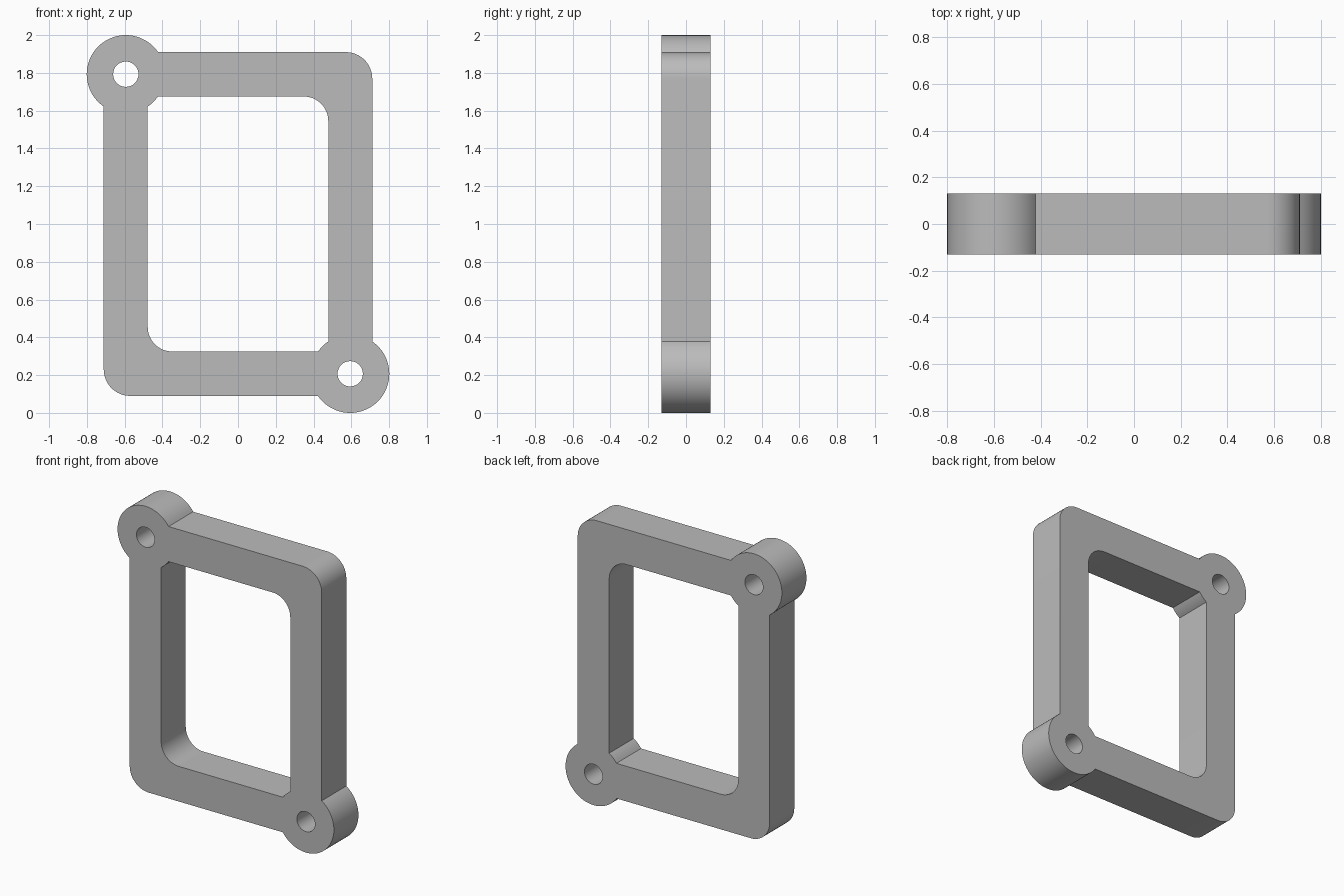
import bpy, bmesh
from math import sin, cos, asin, acos, pi, radians
from mathutils import Vector

cube = bpy.data.objects.get("Cube")
if cube:
    bpy.data.objects.remove(cube, do_unlink=True)

DEPTH = 0.26
OUTER = (0.711, 0.91, 0.14)     # half width, half height, corner radius
INNER = (0.478, 0.675, 0.13)
BOSS_X, BOSS_Z, BOSS_R = -0.594, 0.793, 0.207
HOLE_R = 0.067


def arc(cx, cz, r, a, b, n):
    return [Vector((cx + r * cos(a + (b - a) * i / n), 0,
                    cz + r * sin(a + (b - a) * i / n))) for i in range(n + 1)]


def frame_loop(half_w, half_h, r, steps):
    """Rounded corner, then boss arc, repeated after a half turn."""
    corner = arc(half_w - r, half_h - r, r, 0, pi / 2, 12)
    start = asin((half_h - BOSS_Z) / BOSS_R)
    end = acos((-half_w - BOSS_X) / BOSS_R)
    end = 2 * pi - end if half_h > BOSS_Z else -end
    half = corner + arc(BOSS_X, BOSS_Z, BOSS_R, start, end, steps)
    return half + [-p for p in half]


# Outline, window and two bolt holes
loops = [frame_loop(*OUTER, 40), frame_loop(*INNER, 6)]
for s in (1, -1):
    loops.append(arc(s * BOSS_X, s * BOSS_Z, HOLE_R, 0, 2 * pi, 32)[:-1])

# Fill the flat section and extrude it through the depth
bm = bmesh.new()
edges = []
for loop in loops:
    verts = [bm.verts.new(p + Vector((0, -DEPTH / 2, 1))) for p in loop]
    edges += [bm.edges.new((v, verts[i - 1])) for i, v in enumerate(verts)]
bmesh.ops.triangle_fill(bm, use_beauty=True, use_dissolve=False, edges=edges)
ext = bmesh.ops.extrude_face_region(bm, geom=bm.faces[:], use_keep_orig=True)
moved = [g for g in ext["geom"] if isinstance(g, bmesh.types.BMVert)]
bmesh.ops.translate(bm, verts=moved, vec=(0, DEPTH, 0))
bmesh.ops.recalc_face_normals(bm, faces=bm.faces[:])
mesh = bpy.data.meshes.new("gasket_frame")
bm.to_mesh(mesh)
bm.free()

frame = bpy.data.objects.new("gasket_frame", mesh)
bpy.context.collection.objects.link(frame)

# Plain grey finish
grey = bpy.data.materials.new("plain_grey")
grey.use_nodes = True
colour = (0.5, 0.5, 0.5, 1)
grey.diffuse_color = colour
grey.node_tree.nodes["Principled BSDF"].inputs["Base Color"].default_value = colour
mesh.materials.append(grey)

# Smooth curved walls, crisp rims
bpy.ops.object.select_all(action="DESELECT")
frame.select_set(True)
bpy.context.view_layer.objects.active = frame
bpy.ops.object.shade_smooth_by_angle(angle=radians(25))
